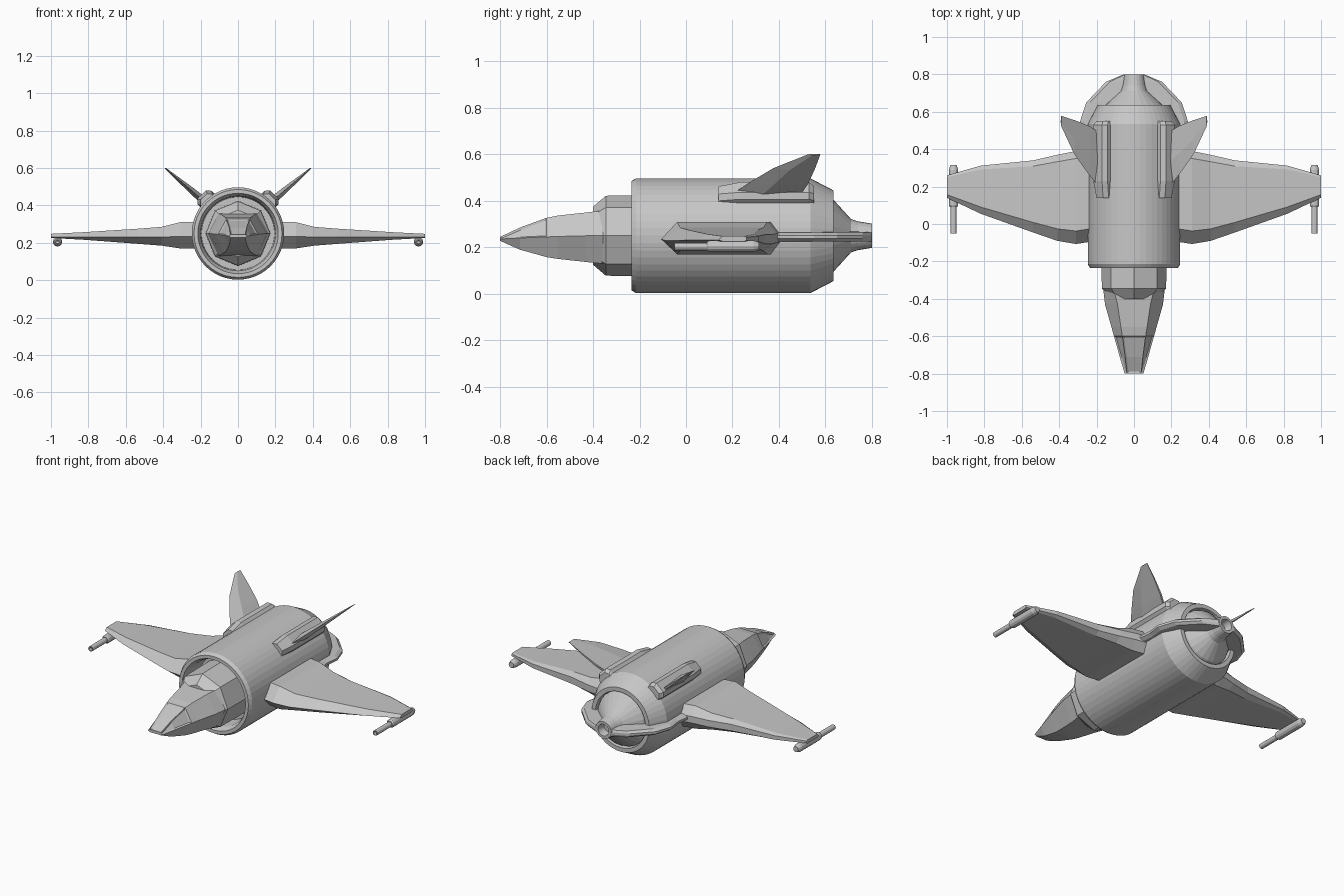
import bpy, bmesh, math
from mathutils import Vector

if "Cube" in bpy.data.objects:
    bpy.data.objects.remove(bpy.data.objects["Cube"])

grey = bpy.data.materials.new("light grey")
grey.diffuse_color = (0.57, 0.57, 0.57, 1)
grey.use_nodes = True
grey.node_tree.nodes["Principled BSDF"].inputs["Base Color"].default_value = grey.diffuse_color


def loft(name, rings, mirror=False, windows=None):
    """Skin a list of equal-length point rings and cap both ends."""
    bm = bmesh.new()
    vr = [[bm.verts.new(p) for p in r] for r in rings]
    n = len(rings[0])
    for a, b in zip(vr, vr[1:]):
        for i in range(n):
            j = (i + 1) % n
            bm.faces.new((a[i], a[j], b[j], b[i]))
    bm.faces.new(vr[0])
    bm.faces.new(vr[-1])
    bmesh.ops.recalc_face_normals(bm, faces=bm.faces)
    if windows:
        windows(bm)
    me = bpy.data.meshes.new(name)
    bm.to_mesh(me)
    bm.free()
    me.materials.append(grey)
    ob = bpy.data.objects.new(name, me)
    bpy.context.collection.objects.link(ob)
    if mirror:
        ob.modifiers.new("mirror", 'MIRROR')
    return ob


def circle(x, y, z, r, n):
    return [(x + r * math.sin(2 * math.pi * i / n), y,
             z + r * math.cos(2 * math.pi * i / n)) for i in range(n)]


def lathe(name, profile, n, x=0, z=0.25, mirror=False):
    """Revolve (y, radius) points about an axis parallel to y."""
    return loft(name, [circle(x, y, z, r, n) for y, r in profile], mirror)


# Main barrel with a recessed front intake and a recessed rear rim
lathe("barrel", [(-0.10, 0.15), (-0.10, 0.195), (-0.20, 0.20), (-0.235, 0.215),
                 (-0.235, 0.235), (-0.215, 0.247), (0.535, 0.247), (0.635, 0.195),
                 (0.635, 0.17), (0.60, 0.165), (0.60, 0.10)], 48)

# Tail cone and hollow nozzle
lathe("tail_cone", [(0.55, 0.165), (0.615, 0.165), (0.635, 0.155), (0.71, 0.072),
                    (0.74, 0.062), (0.80, 0.052), (0.80, 0.036), (0.75, 0.03)], 24)

# Octagonal neck inside the intake
lathe("neck", [(-0.40, 0.125), (-0.345, 0.172), (-0.08, 0.175)], 8)


# Faceted nose with sunken windscreen panels
def sink_windows(bm):
    picked = [f for f in bm.faces if -0.79 < f.calc_center_median().y < -0.61
              and f.normal.z > 0.2]
    for side in (-1, 0, 1):
        group = [f for f in picked
                 if (lambda x: (x > 0.02) - (x < -0.02))(f.calc_center_median().x) == side]
        if group:
            bmesh.ops.inset_region(bm, faces=group, thickness=0.009, depth=-0.006,
                                   use_even_offset=True)


nose = []
for y, w, t, zt, zm, zb in [(-0.80, 0.05, 0.038, 0.245, 0.236, 0.228),
                            (-0.715, 0.075, 0.047, 0.285, 0.24, 0.19),
                            (-0.60, 0.107, 0.062, 0.327, 0.245, 0.158),
                            (-0.55, 0.121, 0.070, 0.337, 0.247, 0.150),
                            (-0.43, 0.155, 0.088, 0.350, 0.25, 0.137),
                            (-0.36, 0.163, 0.105, 0.358, 0.25, 0.130),
                            (-0.29, 0.150, 0.100, 0.355, 0.25, 0.130)]:
    nose.append([(-t, y, zt), (t, y, zt), (w, y, zm), (t, y, zb), (-t, y, zb), (-w, y, zm)])
loft("nose", nose, windows=sink_windows)

# Wings: x, leading edge, trailing edge, top, bottom
wing = []
for x, l, t, zt, zb in [(0.20, -0.09, 0.41, 0.31, 0.17), (0.31, -0.107, 0.39, 0.31, 0.17),
                        (0.41, -0.09, 0.37, 0.285, 0.185), (0.54, -0.045, 0.34, 0.275, 0.195),
                        (0.82, 0.055, 0.312, 0.257, 0.216), (1.0, 0.14, 0.26, 0.248, 0.226)]:
    c, m = t - l, (zt + zb) / 2
    h = min(0.02, (zt - zb) * 0.3)
    wing.append([(x, l, m - 0.005), (x, l + 0.14 * c, zt), (x, t - 0.08 * c, zt),
                 (x, t, m + h), (x, t, m - h), (x, t - 0.08 * c, zb), (x, l + 0.14 * c, zb)])
loft("wing", wing, mirror=True)

# Wingtip guns
lathe("gun_barrel", [(0.0, 0.008), (-0.05, 0.010), (-0.05, 0.016), (0.12, 0.016)],
      12, 0.965, 0.203, True)
lathe("gun_body", [(0.09, 0.019), (0.10, 0.025), (0.29, 0.025), (0.315, 0.017)],
      12, 0.965, 0.205, True)

# Tail strakes running from the wing roots to the nozzle
strake = []
for y, xi, xo in [(0.36, 0.18, 0.29), (0.47, 0.18, 0.278), (0.55, 0.12, 0.288), (0.65, 0.08, 0.255),
                  (0.76, 0.03, 0.15), (0.798, 0.037, 0.06)]:
    e = min(0.02, (xo - xi) * 0.4)
    strake.append([(xi, y, 0.225), (xi, y, 0.268), (xo - e, y, 0.264),
                   (xo, y, 0.252), (xo, y, 0.238), (xo - e, y, 0.225)])
loft("tail_strake", strake, mirror=True)

# Fin pods on the upper shoulders, drawn in a radial frame
rad = Vector((math.cos(math.radians(47)), 0, math.sin(math.radians(47))))
tan = Vector((-rad.z, 0, rad.x))


def pod_ring(y, r, w):
    pts = [(-w, 0.21), (-w, r - 0.022), (-w + 0.02, r), (w - 0.02, r), (w, r - 0.022), (w, 0.21)]
    return [Vector((0, y, 0.25)) + rad * b + tan * a for a, b in pts]


loft("fin_pod", [pod_ring(0.14, 0.268, 0.044), pod_ring(0.23, 0.285, 0.052),
                 pod_ring(0.53, 0.285, 0.052), pod_ring(0.55, 0.27, 0.044)], mirror=True)

# Swept fins leaning outwards: height fraction, leading y, trailing y, half thickness
out = Vector((0.20, 0, 0.17))
side = Vector((-out.z, 0, out.x)).normalized()
fin = []
for t, l, e, h in [(0.0, 0.20, 0.49, 0.020), (0.28, 0.27, 0.525, 0.017),
                   (0.65, 0.375, 0.555, 0.010), (1.0, 0.525, 0.578, 0.003)]:
    base = Vector((0.19, 0, 0.43)) + out * t
    m = l + (e - l) * 0.4
    fin.append([base + Vector((0, y, 0)) + side * s
                for y, s in [(l, 0), (m, h), (e, h * 0.4), (e, -h * 0.4), (m, -h)]])
loft("tail_fin", fin, mirror=True)
